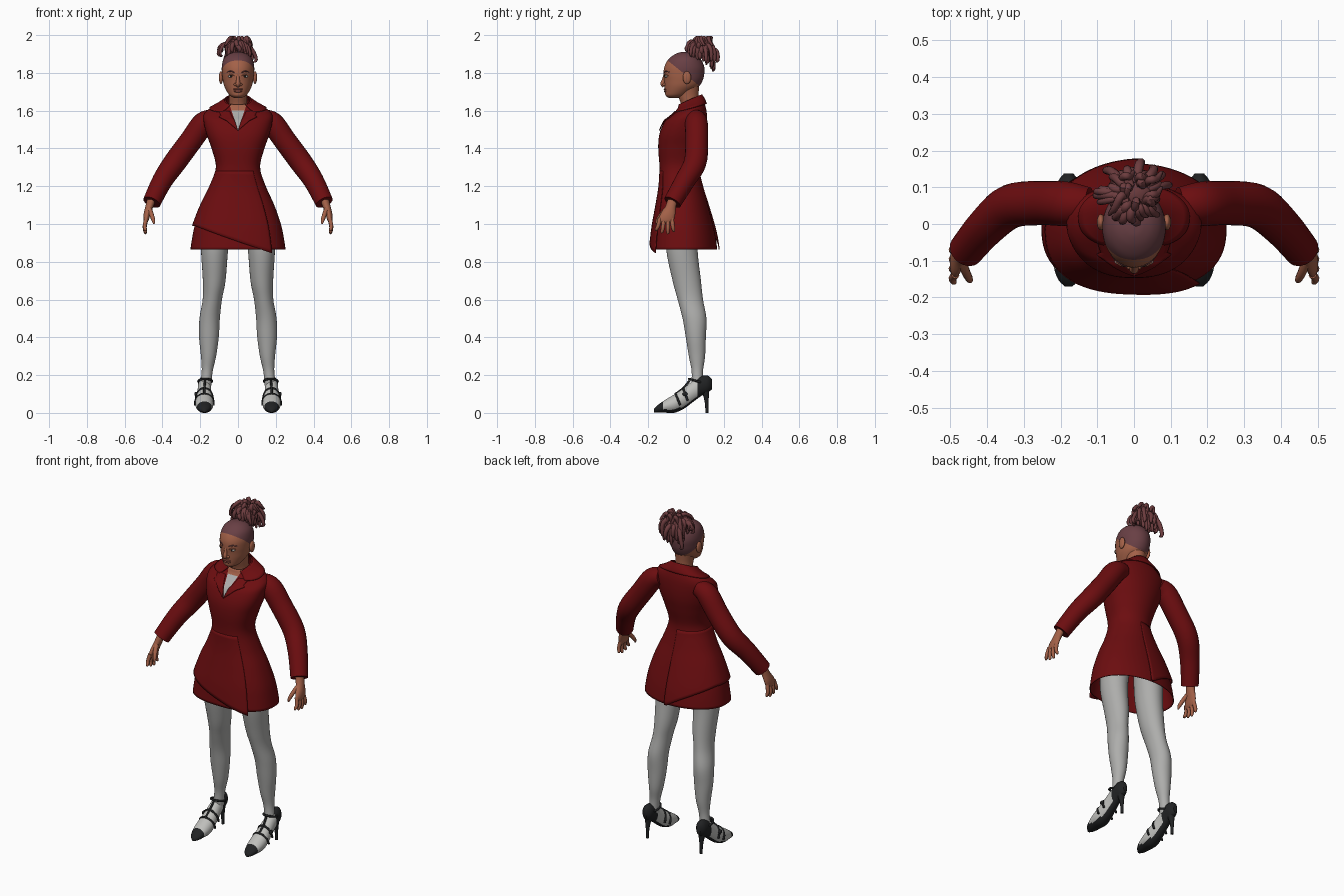
import bpy, bmesh, random
from math import sin, cos, pi, acos, radians, copysign
from mathutils import Vector, Matrix

cube = bpy.data.objects.get("Cube")
if cube:
    bpy.data.objects.remove(cube)
random.seed(4)


def material(name, r, g, b):
    m = bpy.data.materials.new(name)
    m.use_nodes = True
    m.diffuse_color = (r, g, b, 1)
    m.node_tree.nodes["Principled BSDF"].inputs["Base Color"].default_value = (r, g, b, 1)
    return m


RED = material("coat red", .15, .004, .005)
GREY = material("stocking grey", .42, .42, .41)
SKIN = material("skin", .37, .12, .065)
SCALP = material("scalp hair", .14, .05, .058)
LOCS = material("hair locs", .15, .045, .048)
BLACK = material("shoe black", .015, .016, .017)
WHITE = material("shoe white", .52, .52, .5)
EYE = material("eye white", .6, .57, .52)
LIP = material("lips", .26, .07, .05)


# ---- helpers ----
def spline(rows, k=5):
    """Catmull-Rom through rows of numbers."""
    out, last = [], len(rows) - 1
    for i in range(last):
        p = [rows[max(0, min(last, i + d))] for d in (-1, 0, 1, 2)]
        for s in range(k):
            t = s / k
            out.append([(2*b + (c-a)*t + (2*a-5*b+4*c-d)*t*t + (3*b-a-3*c+d)*t**3) / 2
                        for a, b, c, d in zip(*p)])
    out.append(list(rows[last]))
    return out


def finish(name, bm, mats, mirror=False, thick=0):
    bmesh.ops.recalc_face_normals(bm, faces=bm.faces)
    mesh = bpy.data.meshes.new(name)
    bm.to_mesh(mesh)
    bm.free()
    for m in mats:
        mesh.materials.append(m)
    mesh.shade_smooth()
    mesh.set_sharp_from_angle(angle=radians(50))
    ob = bpy.data.objects.new(name, mesh)
    bpy.context.scene.collection.objects.link(ob)
    if thick:
        mod = ob.modifiers.new("Thickness", 'SOLIDIFY')
        mod.thickness, mod.offset = thick, 0
    if mirror:
        ob.modifiers.new("Mirror", 'MIRROR')
    return ob


def skin_rings(name, shells, *mats, closed=True, cap=True, **kw):
    """Bridge each shell's rings of points into a surface."""
    bm = bmesh.new()
    for rings in shells:
        vs = [[bm.verts.new(p) for p in ring] for ring in rings]
        n = len(vs[0])
        for a, b in zip(vs, vs[1:]):
            for i in range(n if closed else n - 1):
                j = (i + 1) % n
                bm.faces.new((a[i], a[j], b[j], b[i]))
        if cap and closed:
            bm.faces.new(vs[0])
            bm.faces.new(vs[-1])
    return finish(name, bm, mats, **kw)


def loft(rows, n=32, along_y=False):
    """Rings of ellipses: x, y, z, half width, half depth."""
    rings = []
    for x, y, z, a, b in spline(rows):
        ang = [2 * pi * i / n for i in range(n)]
        rings.append([(x + a*cos(t), y, z + b*sin(t)) if along_y
                      else (x + a*cos(t), y + b*sin(t), z) for t in ang])
    return rings


def tube(rows, n=10, k=5):
    """Round rings along a path of x, y, z, radius."""
    pts = spline(rows, k)
    pos = [Vector(p[:3]) for p in pts]
    u, rings = None, []
    for i, p in enumerate(pos):
        t = (pos[min(i+1, len(pos)-1)] - pos[max(i-1, 0)]).normalized()
        u = t.orthogonal() if u is None else u - t * u.dot(t)
        u.normalize()
        v = t.cross(u)
        rings.append([p + pts[i][3] * (u*cos(2*pi*j/n) + v*sin(2*pi*j/n)) for j in range(n)])
    return rings


def ball(name, loc, size, mat, mirror=False):
    bm = bmesh.new()
    bmesh.ops.create_uvsphere(bm, u_segments=20, v_segments=12, radius=1,
                              matrix=Matrix.LocRotScale(Vector(loc), None, Vector(size)))
    return finish(name, bm, [mat], mirror)


def repaint(ob, planes, rule, region=lambda c: True):
    """Cut clean colour borders, then choose each face's material."""
    bm = bmesh.new()
    bm.from_mesh(ob.data)
    for co, no in planes:
        faces = [f for f in bm.faces if region(f.calc_center_median())]
        geom = set(faces)
        for f in faces:
            geom.update(f.verts, f.edges)
        bmesh.ops.bisect_plane(bm, geom=list(geom), plane_co=co, plane_no=no, dist=1e-5)
    bm.normal_update()
    for f in bm.faces:
        f.material_index = rule(f.calc_center_median(), f.normal)
    bm.to_mesh(ob.data)
    bm.free()


# ---- coat body: z, half width, front y, back y ----
COAT = spline([(.865, .25, -.18, .163), (.93, .24, -.175, .155), (1, .225, -.168, .14),
               (1.1, .19, -.153, .113), (1.2, .145, -.14, .085), (1.3, .115, -.138, .068),
               (1.4, .138, -.145, .09), (1.47, .163, -.14, .105), (1.53, .178, -.118, .11),
               (1.58, .18, -.085, .108), (1.61, .15, -.06, .1), (1.635, .1, -.04, .09),
               (1.66, .062, -.034, .074)])


def coat_at(z):
    z = max(COAT[0][0], min(COAT[-1][0], z))
    for a, b in zip(COAT, COAT[1:]):
        if z <= b[0]:
            break
    t = (z - a[0]) / (b[0] - a[0])
    return [p + (q - p) * t for p, q in zip(a, b)][1:]


def coat_point(ang, z, off=0):
    rx, yf, yb = coat_at(z)
    c, s = cos(ang), sin(ang)
    e = .8 if s < 0 else 1
    x = (rx + off) * copysign(abs(c)**e, c)
    y = (yf + yb)/2 + ((yb - yf)/2 + off) * copysign(abs(s)**e, s)
    return Vector((x, y, z + max(0, z - 1.55) * 4 * (y - .03)))


def steps(a, b, n):
    return [a + (b - a) * i / n for i in range(n + 1)]


coat = skin_rings("coat_body", [[[coat_point(2*pi*i/64, z) for i in range(64)]
                                for z in steps(.865, 1.66, 56)]],
                  RED, GREY, SKIN, cap=False, thick=.004)
VEE, SLOPE = 1.495, .33


def neckline(c, n):
    if c.y > .02 or abs(c.x) > SLOPE * (c.z - VEE):
        return 0
    return 2 if c.z > 1.6 else 1


repaint(coat, [((0, 0, VEE), (1, 0, -SLOPE)), ((0, 0, VEE), (-1, 0, -SLOPE)),
               ((0, 0, 1.6), (0, 0, 1))], neckline,
        lambda c: c.z > 1.46 and c.y < .02 and abs(c.x) < .09)

# wrapped skirt panel with a slanting hem
panel = []
for v in steps(0, 1, 20):
    row = []
    for ang in steps(radians(-52), radians(-275), 60):
        x = .245 * copysign(abs(cos(ang))**.8, cos(ang))
        if sin(ang) < 0:
            hem = .845 + .145 * min(1, (.17 - x) / .4)
        else:
            hem = .865 + .125 * max(0, min(1, -x / .235))
        row.append(coat_point(ang, 1.28 + (hem - 1.28) * v, .001 + .012 * v))
    panel.append(row)
skin_rings("wrap_panel", [panel], RED, closed=False, thick=.005)

# lapels and collar lying on the coat
lapel = []
for t in steps(0, 1, 16):
    z = VEE + .125 * t
    inner = SLOPE * (z - VEE)
    width = .1 * t if t < .7 else .055
    row = []
    for s in steps(0, 1, 5):
        ratio = min(.97, (inner + width * s) / coat_at(z)[0])
        row.append(coat_point(-acos(ratio**1.25), z, .007))
    lapel.append(row)
skin_rings("lapels", [lapel], RED, closed=False, thick=.006, mirror=True)
skin_rings("collar", [[[coat_point(a, z, .009) for a in steps(radians(-62), radians(242), 48)]
                       for z in steps(1.615, 1.662, 6)]], RED, closed=False, thick=.006)

# sleeves
skin_rings("sleeves", [tube([(.12, .055, 1.56, .045), (.18, .055, 1.535, .06),
                             (.25, .057, 1.44, .06), (.335, .048, 1.325, .06),
                             (.4, -.005, 1.23, .054), (.457, -.072, 1.115, .048)], 24)],
           RED, mirror=True)

# hands with fingers and thumbs
hand = [loft([(.457, -.07, 1.13, .024, .027), (.47, -.082, 1.09, .021, .029),
              (.482, -.097, 1.05, .018, .04), (.487, -.106, 1.02, .014, .042),
              (.488, -.107, 1.005, .007, .036)], 20)]
for i, drop in enumerate((.05, .062, .067, .055)):
    y = -.138 + .021 * i
    tip = y - .02 + .01 * i
    hand.append(tube([(.486, y, 1.03, .011), (.494, (y + tip) / 2, 1.015 - drop / 2, .0105),
                      (.49, tip, 1.02 - drop, .008), (.488, tip, 1.014 - drop, .003)]))
hand.append(tube([(.472, -.095, 1.085, .014), (.458, -.13, 1.05, .012),
                  (.448, -.15, 1.02, .01), (.445, -.157, 1, .004)]))
skin_rings("hands", hand, SKIN, mirror=True)

# legs
skin_rings("legs", [loft([(.172, .06, .14, .03, .032), (.163, .06, .22, .029, .03),
                          (.156, .058, .3, .04, .043), (.154, .052, .4, .052, .053),
                          (.15, .045, .5, .054, .063), (.136, .023, .6, .051, .067),
                          (.126, .004, .7, .06, .075), (.124, -.022, .87, .072, .083),
                          (.115, -.015, 1.02, .08, .085)])], GREY, mirror=True)

# shoes with black toe caps, heel counters and soles
FOOT = .178
shoe = skin_rings("shoes", [loft([(FOOT, y, z, a, b) for y, z, a, b in (
    (-.17, .012, .01, .009), (-.15, .021, .029, .02), (-.11, .035, .042, .034),
    (-.06, .05, .048, .049), (-.01, .078, .042, .055), (.04, .116, .036, .056),
    (.08, .142, .034, .053), (.115, .152, .029, .045), (.137, .152, .013, .027))],
    28, True)], WHITE, BLACK, mirror=True)
repaint(shoe, [((0, -.122, 0), (0, 1, 0)), ((0, .062, 0), (0, 1, 0))],
        lambda c, n: int(c.y < -.122 or c.y > .062 or n.z < -.6))
skin_rings("shoe_heels", [tube([(FOOT, .1, .125, .024), (FOOT, .107, .085, .014),
                                (FOOT, .11, .04, .009), (FOOT, .11, 0, .008)], 14)],
           BLACK, mirror=True)
straps = []
for y, z, a, b in ((-.055, .051, .049, .05), (-.015, .075, .044, .056)):
    straps.append(tube([(FOOT + a*cos(t), y + .02*(1 - sin(t)), z + b*sin(t), .006)
                        for t in steps(-.2, pi + .2, 12)], 8, 2))
straps.append(tube([(.174 + .036*cos(t), .058 + .042*sin(t), .168 - .012*sin(t), .006)
                    for t in steps(0, 2*pi, 16)], 8, 2))
straps.append(tube([(FOOT, -.055, .1, .006), (FOOT, -.015, .131, .006), (.174, .02, .172, .006)], 8))
skin_rings("shoe_straps", straps, BLACK, mirror=True)
ball("strap_buckles", (FOOT + .045, -.005, .1), (.008, .014, .012), BLACK, True)

# head and neck: z, front y, back y, half width
head = skin_rings("head", [loft([(0, (f + b)/2, z, w, (b - f)/2) for z, f, b, w in (
    (1.668, -.093, -.04, .022), (1.68, -.108, 0, .043), (1.7, -.111, .03, .058),
    (1.73, -.114, .07, .073), (1.76, -.116, .088, .08), (1.79, -.119, .096, .084),
    (1.83, -.115, .097, .086), (1.87, -.095, .08, .077), (1.895, -.065, .052, .055),
    (1.908, -.035, .022, .027), (1.911, -.012, -.002, .005))], 40)], SKIN, SCALP)
repaint(head, [((0, 0, 1.788), (0, .8, 1))], lambda c, n: int(c.z + .8 * c.y > 1.788))
skin_rings("neck", [loft([(0, .025, 1.58, .052, .045), (0, .022, 1.63, .047, .047),
                          (0, .012, 1.68, .048, .054), (0, .01, 1.73, .055, .06)])], SKIN)

# face
skin_rings("nose", [tube([(0, -.112, 1.79, .007), (0, -.118, 1.765, .009),
                          (0, -.123, 1.742, .0125), (0, -.116, 1.728, .008)], 14)], SKIN)
ball("nostrils", (.013, -.114, 1.738), (.01, .01, .008), SKIN, True)
ball("upper_lip", (0, -.107, 1.713), (.027, .011, .006), LIP)
ball("lower_lip", (0, -.106, 1.703), (.024, .011, .007), LIP)
ball("ears", (.09, .005, 1.775), (.011, .022, .034), SKIN, True)
ball("eyes", (.037, -.102, 1.782), (.016, .01, .007), EYE, True)
ball("irises", (.037, -.11, 1.782), (.006, .004, .006), BLACK, True)
skin_rings("eyelids", [tube([(.02, -.114, 1.784, .002), (.037, -.111, 1.791, .004),
                             (.055, -.094, 1.784, .002)], 8)], SKIN, mirror=True)
skin_rings("eyebrows", [tube([(.018, -.116, 1.802, .003), (.04, -.106, 1.809, .003),
                              (.062, -.084, 1.803, .002)], 8)], SCALP, mirror=True)

# gathered bun of curling locs
ball("bun_core", (0, .082, 1.925), (.058, .052, .045), LOCS)
locs = []
for i in range(54):
    a = i * 2.4
    r = random.uniform(.55, 1)
    back = max(0, sin(a))
    c, s = cos(a) * r, .085 + .08 * sin(a) * r
    top = random.uniform(1.945, 1.982) - .02 * r
    end = random.uniform(1.87, 1.935) - .065 * back * r
    w = random.uniform(.009, .013)
    locs.append(tube([(c*.02, .075 + .02*sin(a), 1.895, w), (c*.055, .08 + (s - .08)*.6, top, w),
                      (c*.09, s, (top + end)/2 + .012, w),
                      (c*.098 + random.uniform(-.012, .012), s + .006*sin(a), end, w*.8),
                      (c*.09, s, end - .014, w*.3)], 8, 4))
for i in range(12):
    x, y = random.uniform(-.04, .04), random.uniform(.04, .12)
    d = random.uniform(-.04, .04)
    locs.append(tube([(x, y, 1.93, .011), (x + d/2, y + .015, 1.984, .011),
                      (x + d, y + d/2, 1.972, .01), (x + d*1.4, y + d, 1.945, .005)], 8, 4))
skin_rings("hair_locs", locs, LOCS)
